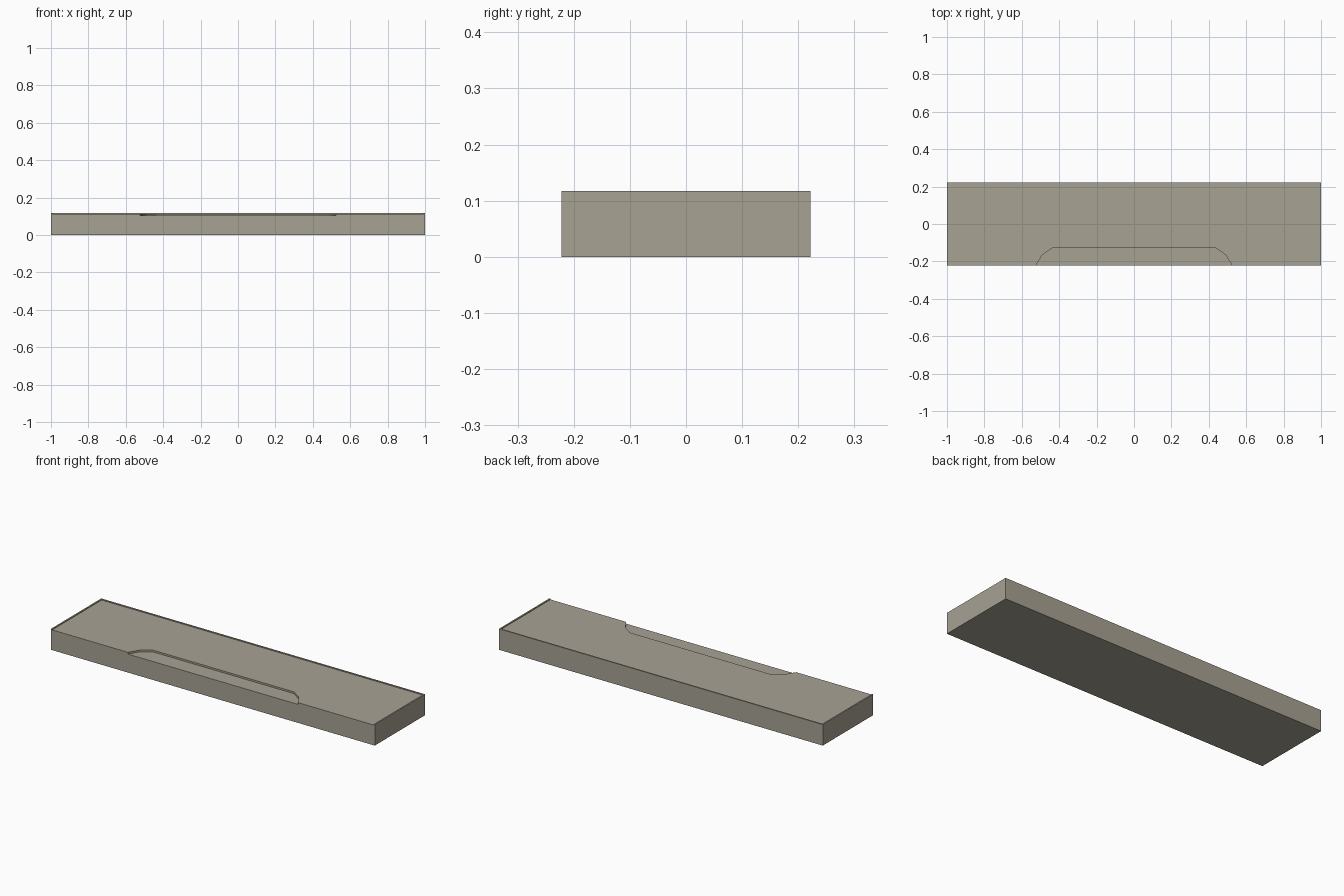
import bpy, bmesh

if "Cube" in bpy.data.objects:
    bpy.data.objects.remove(bpy.data.objects["Cube"])

W, D, H = 1.0, 0.222, 0.117        # half width, half depth, full height
FLOOR, NOTCH = 0.113, 0.103        # recessed top and notch floor heights
PX, PY, PZ = 0.93, 0.155, 0.09     # limits of the grey panel
NX = 0.53                          # half width of the notch on the front face


def material(name, rgb):
    m = bpy.data.materials.new(name)
    m.diffuse_color = (*rgb, 1)
    m.use_nodes = True
    m.node_tree.nodes["Principled BSDF"].inputs["Base Color"].default_value = m.diffuse_color
    return m


def prism(name, outline, z0, z1):
    bm = bmesh.new()
    face = bm.faces.new([bm.verts.new((x, y, z0)) for x, y in outline])
    ext = bmesh.ops.extrude_face_region(bm, geom=[face])
    for v in ext["geom"]:
        if isinstance(v, bmesh.types.BMVert):
            v.co.z = z1
    bmesh.ops.recalc_face_normals(bm, faces=bm.faces)
    me = bpy.data.meshes.new(name)
    bm.to_mesh(me)
    bm.free()
    ob = bpy.data.objects.new(name, me)
    bpy.context.collection.objects.link(ob)
    return ob


def rect(x, y0, y1):
    return [(-x, y0), (x, y0), (x, y1), (-x, y1)]


# Slab body, with a thin lip left on the sides and back, and a front notch
slab = prism("slab", rect(W, -D, D), 0, H)
recess = prism("recess_cutter", rect(W - 0.008, -0.4, D - 0.008), FLOOR, 0.3)
half = [(0.525, -0.4), (0.525, -D), (0.49, -0.165), (0.435, -0.128)]
notch = prism("notch_cutter", half + [(-x, y) for x, y in reversed(half)],
              NOTCH, 0.3)
for cutter in (recess, notch):
    mod = slab.modifiers.new(cutter.name, 'BOOLEAN')
    mod.operation = 'DIFFERENCE'
    mod.solver = 'EXACT'
    mod.object = cutter
deps = bpy.context.evaluated_depsgraph_get()
mesh = bpy.data.meshes.new_from_object(slab.evaluated_get(deps))
slab.modifiers.clear()
slab.data = mesh
for cutter in (recess, notch):
    bpy.data.objects.remove(cutter)

# Cut the colour borders into the faces
bm = bmesh.new()
bm.from_mesh(mesh)
for co, no in [((-PX, 0, 0), (1, 0, 0)), ((PX, 0, 0), (1, 0, 0)),
               ((-NX, 0, 0), (1, 0, 0)), ((NX, 0, 0), (1, 0, 0)),
               ((0, PY, 0), (0, 1, 0)), ((0, 0, PZ), (0, 0, 1))]:
    bmesh.ops.bisect_plane(bm, geom=bm.verts[:] + bm.edges[:] + bm.faces[:],
                           plane_co=co, plane_no=no, dist=1e-5)

# Grey on the panel top, its front edge beside the notch, and the notch walls
bm.normal_update()
for f in bm.faces:
    c = f.calc_center_median()
    on_front = f.normal.y < -0.9 and c.y < -D + 0.001
    grey = abs(c.x) < PX and c.y < PY and c.z > PZ
    if on_front and abs(c.x) < NX:
        grey = False
    f.material_index = int(grey)
    f.smooth = False
bm.to_mesh(mesh)
bm.free()
mesh.materials.clear()
mesh.materials.append(material("beige_concrete", (0.39, 0.36, 0.295)))
mesh.materials.append(material("grey_asphalt", (0.20, 0.215, 0.22)))
